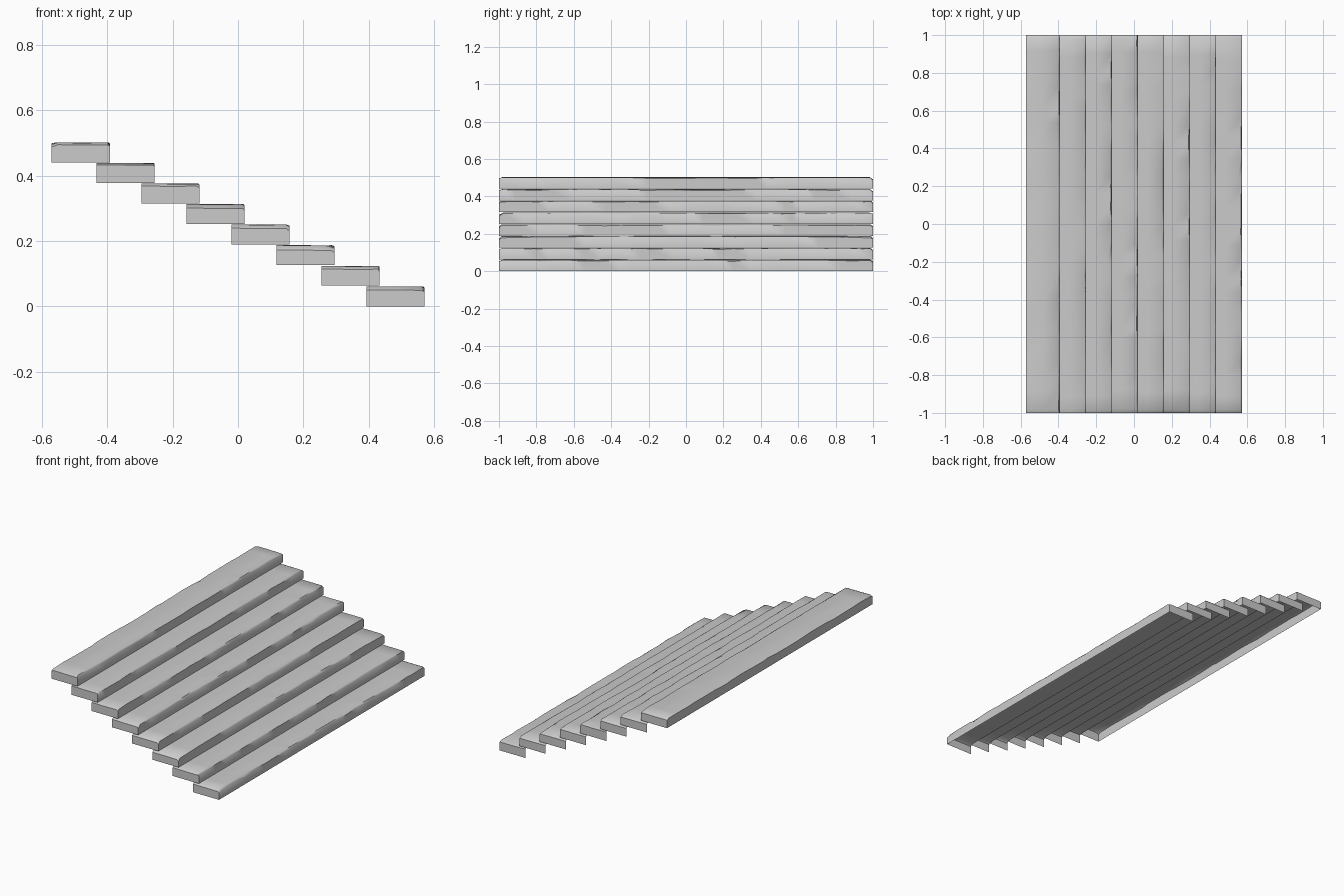
import bpy, bmesh, math, random

if "Cube" in bpy.data.objects:
    bpy.data.objects.remove(bpy.data.objects["Cube"])

random.seed(7)
STEPS, WIDTH, HEIGHT = 8, 0.178, 0.061
RUN, RISE = 0.1377, 0.063
STATIONS = 22


def wear(low, high, chip=0.12):
    """Random edge wear with an occasional deeper chip."""
    w = random.uniform(low, high)
    return w * 2.0 if random.random() < chip else w


def section(bm, x0, z0, y, end, top_step):
    """One worn slab cross-section, from back bottom round to front bottom."""
    x1, z1 = x0 + WIDTH, z0 + HEIGHT
    drop = wear(0.005, 0.012) if end else 0.0
    back = wear(0.002, 0.010) if top_step else 0.0
    wx, wz = wear(0.003, 0.011), wear(0.003, 0.010)
    pts = [
        (x0, z0),
        (x0, z1 - drop - back),
        (x0 + 0.012 + back, z1 - drop),
        (x0 + 0.5 * WIDTH, z1 - drop - random.uniform(0, 0.002)),
        (x1 - wx, z1 - drop - random.uniform(0, 0.002)),
        (x1, z1 - drop - wz),
        (x1, z0),
    ]
    return [bm.verts.new((x, y, z)) for x, z in pts]


def stone_step(index):
    """Open-bottomed slab; only the top step shows its back face."""
    top_step = index == STEPS - 1
    x0 = 0.571 - WIDTH - index * RUN
    z0 = index * RISE
    bm = bmesh.new()

    # uneven stations along the length, with narrow worn strips at both ends
    inner = 1 - random.uniform(0.012, 0.025)
    gap = 2 * inner / STATIONS
    ys = [-1, -inner]
    ys += [-inner + gap * (k + random.uniform(-0.3, 0.3)) for k in range(1, STATIONS)]
    ys += [inner, 1]
    rows = [section(bm, x0, z0, y, abs(y) == 1, top_step) for y in ys]

    # skin between sections
    first = 0 if top_step else 1
    for a, b in zip(rows, rows[1:]):
        for k in range(first, len(a) - 1):
            bm.faces.new((a[k], a[k + 1], b[k + 1], b[k]))

    # end faces
    bm.faces.new(rows[0])
    bm.faces.new(rows[-1][::-1])
    loose = [v for v in bm.verts if not v.link_faces]
    bmesh.ops.delete(bm, geom=loose, context='VERTS')
    bm.normal_update()
    # every tread must face upwards
    if sum(f.normal.z * f.calc_area() for f in bm.faces) < 0:
        bmesh.ops.reverse_faces(bm, faces=bm.faces[:])

    mesh = bpy.data.meshes.new(f"stone_step_{index + 1}")
    bm.to_mesh(mesh)
    bm.free()
    ob = bpy.data.objects.new(mesh.name, mesh)
    bpy.context.collection.objects.link(ob)
    return ob


# flight of worn stone steps, lowest at +x
steps = [stone_step(i) for i in range(STEPS)]
for ob in steps:
    ob.select_set(True)
bpy.context.view_layer.objects.active = steps[0]
bpy.ops.object.shade_smooth_by_angle(angle=math.radians(50))
